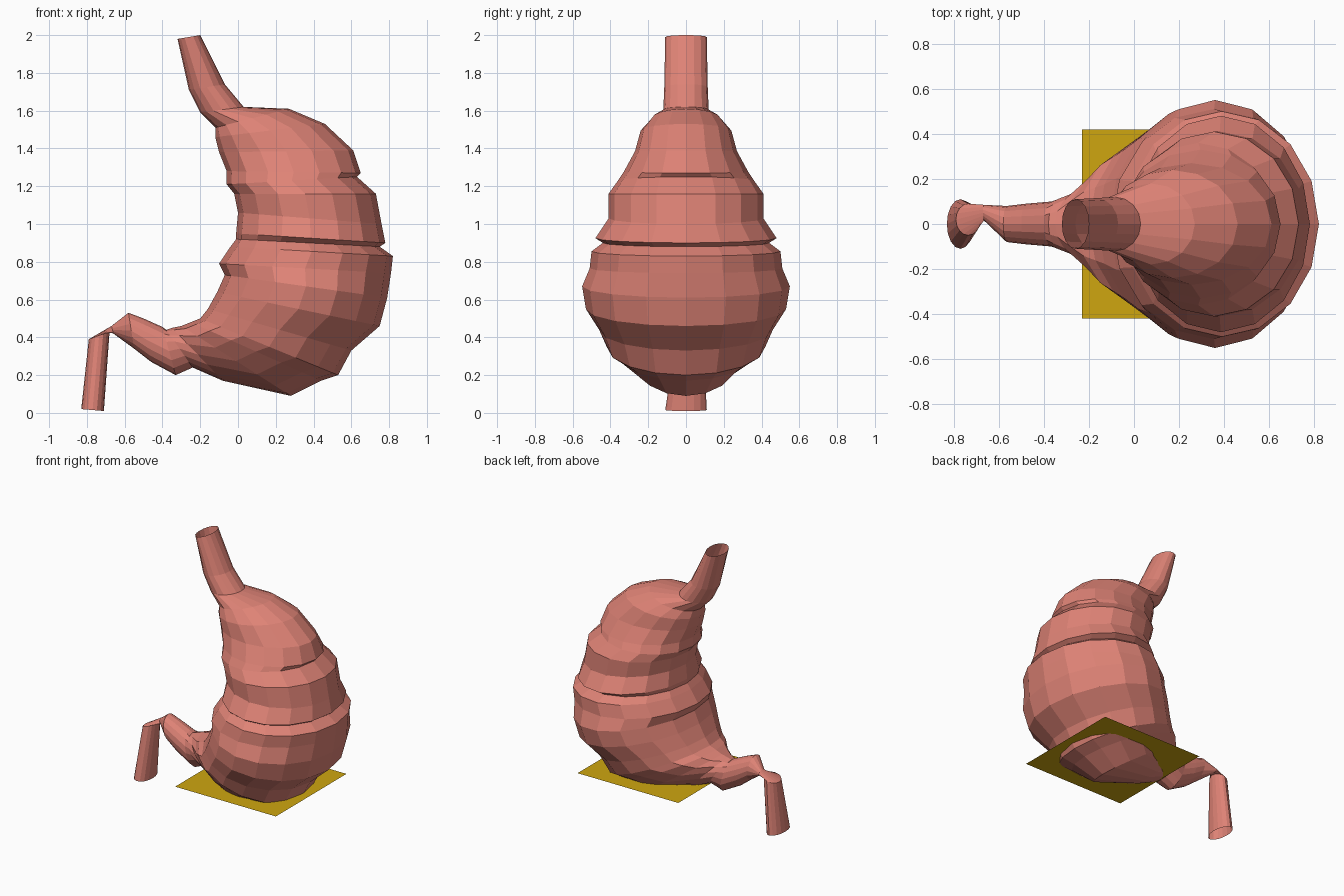
import bpy
import bmesh
import math
from mathutils import Vector

SIDES = 16

default_cube = bpy.data.objects.get("Cube")
if default_cube:
    bpy.data.objects.remove(default_cube, do_unlink=True)


def make_material(name, colour):
    material = bpy.data.materials.new(name)
    material.use_nodes = True
    material.diffuse_color = (*colour, 1)
    shader = material.node_tree.nodes["Principled BSDF"]
    shader.inputs["Base Color"].default_value = (*colour, 1)
    return material


def finish_object(bm, name, material):
    mesh = bpy.data.meshes.new(name)
    bm.to_mesh(mesh)
    bm.free()
    mesh.materials.append(material)
    part = bpy.data.objects.new(name, mesh)
    bpy.context.collection.objects.link(part)
    return part


def add_ring(bm, inner_x, inner_z, outer_x, outer_z, half_depth, shift=0):
    """Tilted ellipse spanning the inner and outer curve points."""
    inner = Vector((inner_x, 0, inner_z))
    outer = Vector((outer_x, 0, outer_z))
    centre = (inner + outer) / 2 + Vector((0, shift, 0))
    reach = (outer - inner) / 2
    depth = Vector((0, half_depth, 0))
    angles = [math.tau * step / SIDES for step in range(SIDES)]
    return [bm.verts.new(centre + reach * math.cos(a) + depth * math.sin(a))
            for a in angles]


def loft(name, sections, material):
    """Open tube of flat faces running through the sections."""
    bm = bmesh.new()
    rings = [add_ring(bm, *section) for section in sections]
    for upper, lower in zip(rings, rings[1:]):
        for side in range(SIDES):
            following = (side + 1) % SIDES
            bm.faces.new((upper[side], lower[side],
                          lower[following], upper[following]))
    bmesh.ops.recalc_face_normals(bm, faces=bm.faces)
    return finish_object(bm, name, material)


flesh = make_material("flesh pink", (.73, .225, .18))
mustard = make_material("mustard yellow", (.62, .38, .005))

# Each section: inner x, inner z, outer x, outer z, half depth, sideways shift
collar = (-.2, 1.59, .03, 1.62, .12)
outlet = (-.38, .44, -.24, .24, .12)

# Upper inlet tube
inlet_sections = [
    (-.32, 1.98, -.2, 2, .11),
    (-.26, 1.71, -.07, 1.74, .115),
    collar,
]

# Main pouch with its ridges and creases
pouch_sections = [
    collar,
    (-.12, 1.51, .27, 1.61, .18),
    (-.12, 1.46, .46, 1.53, .24),
    (-.1, 1.38, .61, 1.39, .27),
    (-.06, 1.28, .65, 1.27, .33),
    (-.06, 1.21, .63, 1.25, .36),
    (-.02, 1.16, .73, 1.16, .41),
    (0, 1.06, .76, 1, .41),
    (-.01, .95, .78, .9, .48),
    (-.01, .92, .75, .88, .44),
    (-.04, .88, .82, .83, .5),
    (-.1, .79, .81, .74, .51),
    (-.07, .73, .79, .61, .55),
    (-.11, .64, .75, .46, .53),
    (-.16, .55, .6, .33, .46),
    (-.2, .5, .53, .2, .42),
    (-.25, .48, .44, .17, .37),
    (-.3, .46, .28, .09, .27),
    (-.35, .45, -.08, .17, .15),
    outlet,
]

# Lower outlet tube, pinched at its bend
outlet_sections = [
    outlet,
    (-.4, .455, -.33, .2, .1),
    (-.5, .5, -.46, .27, .09),
    (-.58, .53, -.55, .34, .08),
    (-.67, .46, -.66, .42, .035, .05),
    (-.79, .39, -.68, .43, .07, .02),
    (-.83, .02, -.71, .01, .11),
]

loft("inlet_tube", inlet_sections, flesh)
loft("stomach_pouch", pouch_sections, flesh)
loft("outlet_tube", outlet_sections, flesh)

# Thin square sheet crossing the bottom of the pouch
sheet_mesh = bmesh.new()
bmesh.ops.create_grid(sheet_mesh, x_segments=1, y_segments=1, size=.42)
sheet = finish_object(sheet_mesh, "base_sheet", mustard)
sheet.location = (.19, 0, .235)
